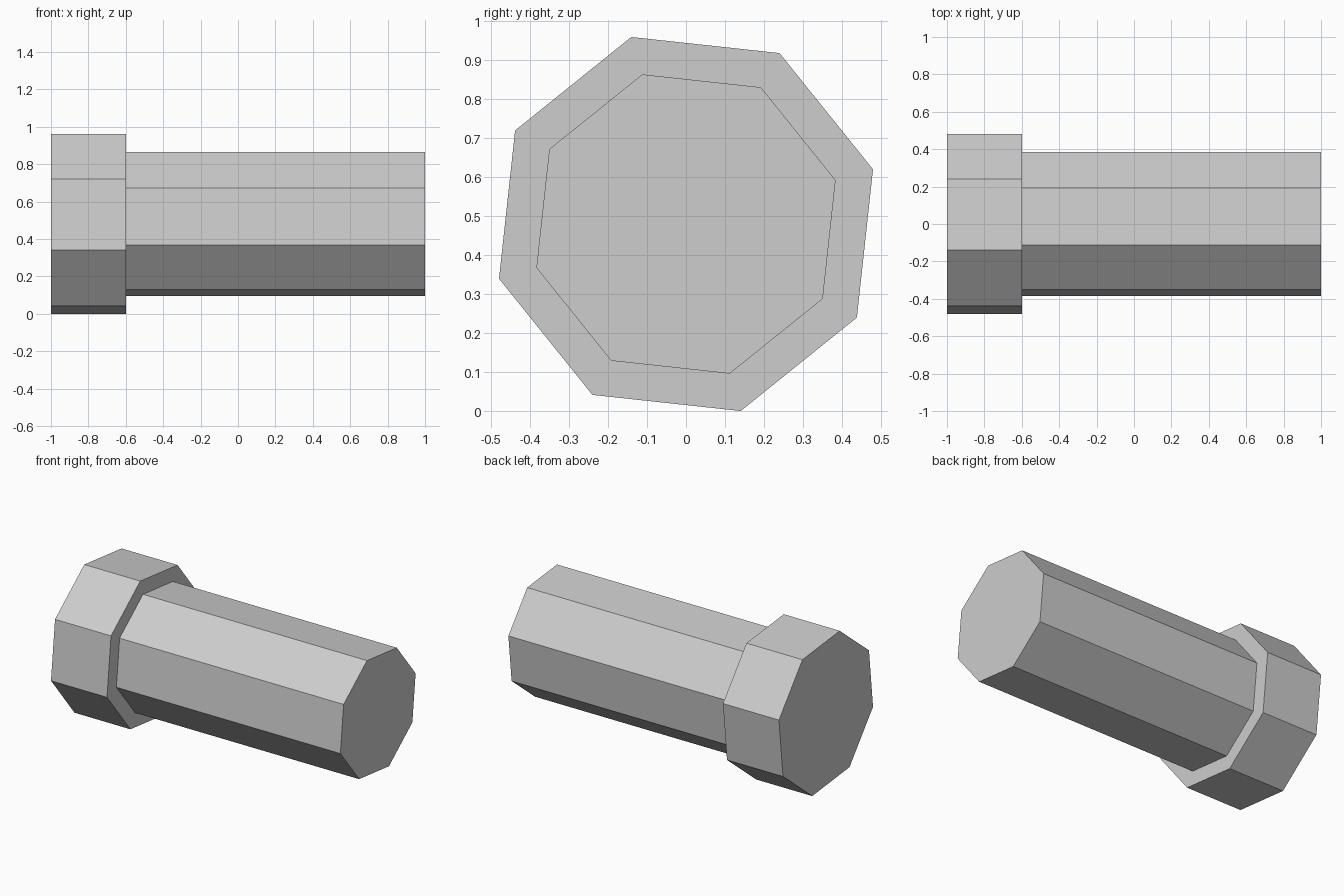
import bpy
import bmesh
from math import cos, sin, tau, radians

SIDES = 8
TURN = radians(16.3)
AXIS_Z = 0.48

cube = bpy.data.objects.get("Cube")
if cube:
    bpy.data.objects.remove(cube, do_unlink=True)

# Plain grey metal
grey = bpy.data.materials.new("light_grey")
grey.use_nodes = True
colour = (0.61, 0.61, 0.61, 1)
grey.diffuse_color = colour
grey.node_tree.nodes["Principled BSDF"].inputs["Base Color"].default_value = colour

# The bolt is one stepped octagonal solid: (x, radius) along its axis
profile = [(-1, 0.5), (-0.6, 0.5), (-0.6, 0.4), (1, 0.4)]

bm = bmesh.new()
rings = []
for x, r in profile:
    angles = [TURN + tau * i / SIDES for i in range(SIDES)]
    rings.append([bm.verts.new((x, r * cos(a), AXIS_Z + r * sin(a))) for a in angles])

# Head sides, shoulder step and shank sides
for a, b in zip(rings, rings[1:]):
    for i in range(SIDES):
        j = (i + 1) % SIDES
        bm.faces.new((a[i], a[j], b[j], b[i]))

# End caps
bm.faces.new(rings[0])
bm.faces.new(rings[-1])
bmesh.ops.recalc_face_normals(bm, faces=bm.faces)

mesh = bpy.data.meshes.new("bolt")
bm.to_mesh(mesh)
bm.free()
mesh.materials.append(grey)
bolt = bpy.data.objects.new("bolt", mesh)
bpy.context.collection.objects.link(bolt)
